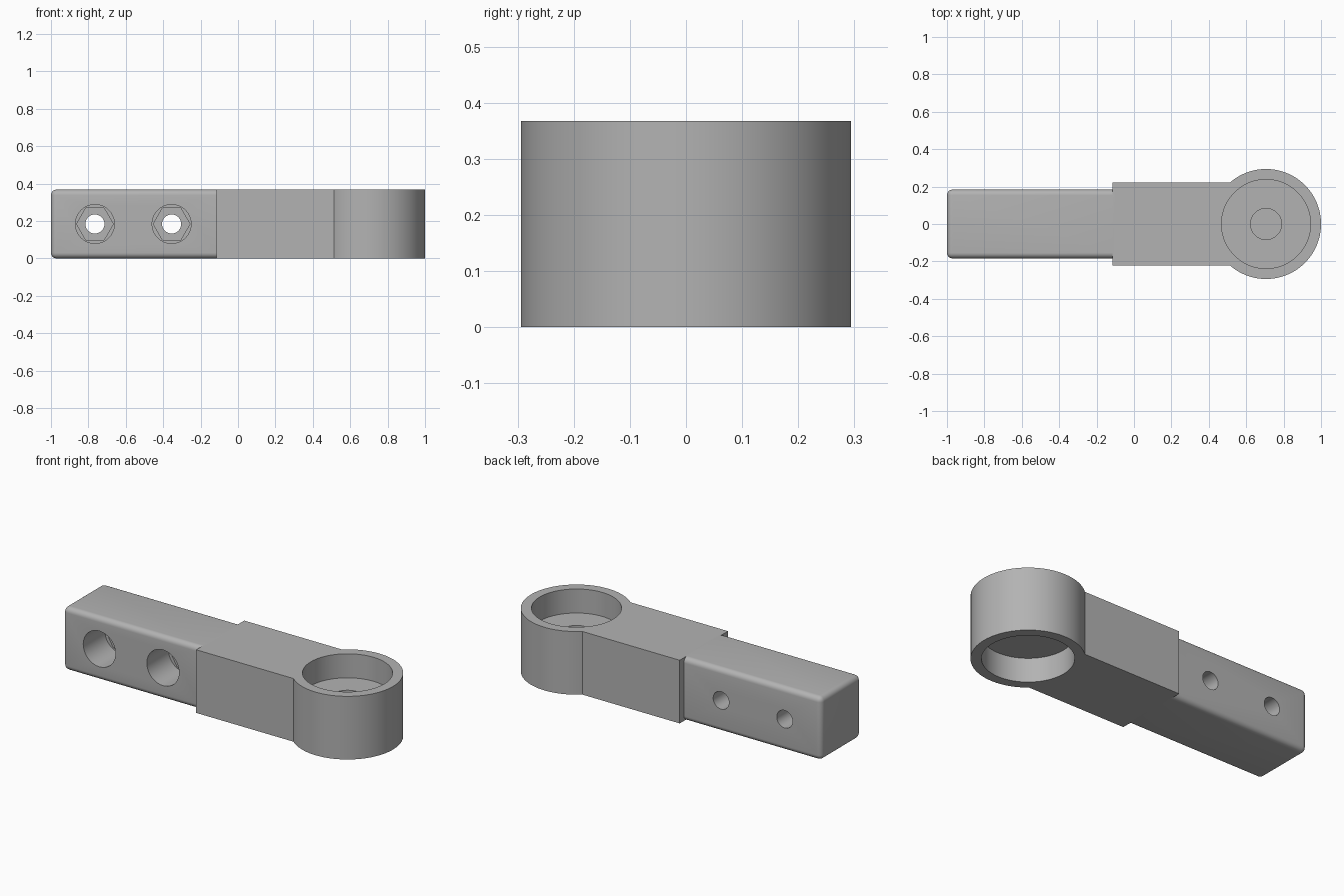
import bpy, bmesh, math
from mathutils import Matrix, Vector

cube = bpy.data.objects.get("Cube")
if cube:
    bpy.data.objects.remove(cube, do_unlink=True)

H = 0.368            # overall height
ARM_W = 0.368        # arm width
RING_X, RING_R, BORE_R = 0.706, 0.294, 0.238

grey = bpy.data.materials.new("plain grey")
grey.use_nodes = True
COLOUR = (0.45, 0.45, 0.45, 1)
grey.diffuse_color = COLOUR
grey.node_tree.nodes["Principled BSDF"].inputs["Base Color"].default_value = COLOUR


def finish(name, bm):
    bmesh.ops.recalc_face_normals(bm, faces=bm.faces)
    mesh = bpy.data.meshes.new(name)
    bm.to_mesh(mesh)
    bm.free()
    mesh.materials.append(grey)
    obj = bpy.data.objects.new(name, mesh)
    bpy.context.collection.objects.link(obj)
    return obj


def box(name, low, high, round_edges=0):
    low, high = Vector(low), Vector(high)
    bm = bmesh.new()
    bmesh.ops.create_cube(bm, size=1, matrix=Matrix.Translation((low + high) / 2)
                          @ Matrix.Diagonal((*(high - low), 1)))
    if round_edges:
        # Round everything except the end that meets the block
        edges = [e for e in bm.edges if min(v.co.x for v in e.verts) < high.x - 0.01]
        bmesh.ops.bevel(bm, geom=edges, offset=round_edges, segments=6,
                        profile=0.5, affect='EDGES')
    return finish(name, bm)


def cylinder(name, radius, start, end, sides=96):
    start, end = Vector(start), Vector(end)
    axis = end - start
    turn = Matrix.Rotation(-math.pi / 2, 4, 'X') if abs(axis.y) > 0 else Matrix()
    bm = bmesh.new()
    # First corner is placed on the x axis
    bmesh.ops.create_cone(bm, cap_ends=True, segments=sides, radius1=radius,
                          radius2=radius, depth=axis.length,
                          matrix=Matrix.Translation((start + end) / 2) @ turn
                          @ Matrix.Rotation(math.pi / 2, 4, 'Z'))
    return finish(name, bm)


def boolean(target, tool, operation):
    mod = target.modifiers.new(tool.name, 'BOOLEAN')
    mod.operation, mod.object, mod.solver = operation, tool, 'EXACT'
    tool.hide_render = True
    tool.hide_set(True)


# Solid body: ring boss, wide block and rounded arm
body = cylinder("bracket_body", RING_R, (RING_X, 0, 0), (RING_X, 0, H), 128)
boolean(body, box("block_helper", (-0.115, -0.222, 0), (RING_X, 0.222, H)), 'UNION')
boolean(body, box("arm_helper", (-1, -ARM_W / 2, 0), (-0.1, ARM_W / 2, H), 0.03), 'UNION')

# Ring recesses above and below the web, with a blind centre hole
for name, radius, low, high in (("upper_recess", BORE_R, 0.228, H + 0.1),
                                ("lower_recess", BORE_R, -0.1, 0.14),
                                ("centre_hole", 0.083, 0.15, 0.3)):
    boolean(body, cylinder(name + "_cutter", radius, (RING_X, 0, low), (RING_X, 0, high)),
            'DIFFERENCE')

# Bolt holes: round counterbore, hexagonal nut pocket, through hole
for label, x in (("outer", -0.765), ("inner", -0.355)):
    for part, radius, depth, sides in (("counterbore", 0.104, 0.2, 64),
                                       ("nut_pocket", 0.098, 0.25, 6),
                                       ("bolt_hole", 0.051, 0.5, 48)):
        front = -ARM_W / 2
        tool = cylinder(f"{label}_{part}_cutter", radius, (x, front - 0.1, H / 2),
                        (x, front + depth, H / 2), sides)
        boolean(body, tool, 'DIFFERENCE')

# Bake the cuts, remove the helpers and smooth the curved faces
bpy.context.view_layer.update()
graph = bpy.context.evaluated_depsgraph_get()
baked = bpy.data.meshes.new_from_object(body.evaluated_get(graph))
helpers = [m.object for m in body.modifiers]
body.modifiers.clear()
body.data = baked
for helper in helpers:
    bpy.data.objects.remove(helper, do_unlink=True)
baked.materials.clear()
baked.materials.append(grey)
bpy.ops.object.select_all(action='DESELECT')
body.select_set(True)
bpy.context.view_layer.objects.active = body
bpy.ops.object.shade_smooth_by_angle(angle=math.radians(30))
